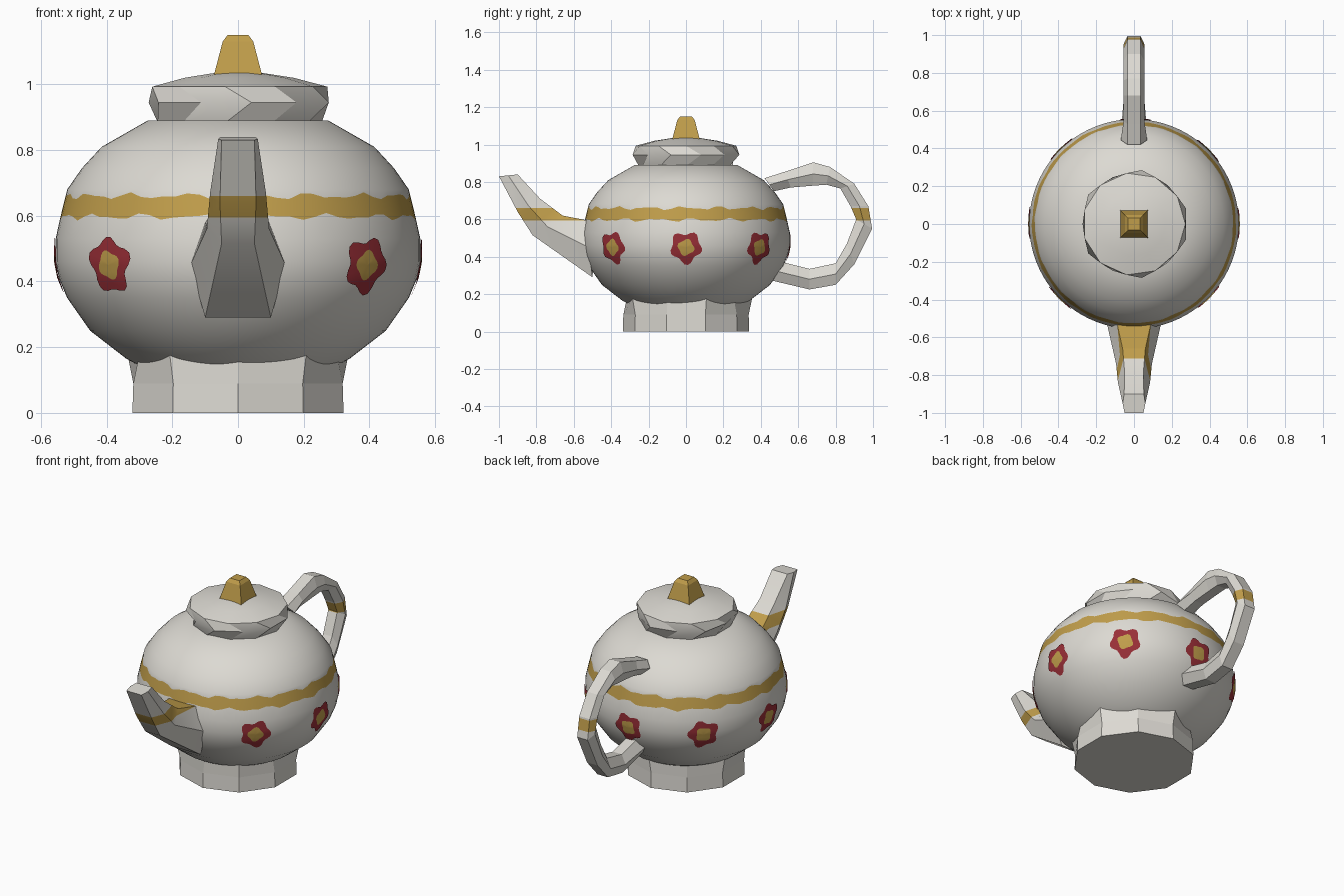
import bpy, bmesh, math
from mathutils import Vector

if "Cube" in bpy.data.objects:
    bpy.data.objects.remove(bpy.data.objects["Cube"])


def material(name, rgb):
    m = bpy.data.materials.new(name)
    m.diffuse_color = (*rgb, 1)
    m.use_nodes = True
    m.node_tree.nodes["Principled BSDF"].inputs["Base Color"].default_value = m.diffuse_color
    return m


WHITE = material("porcelain white", (0.72, 0.70, 0.65))
GOLD = material("gold", (0.53, 0.34, 0.07))
RED = material("flower red", (0.32, 0.028, 0.038))
BAND = (0.595, 0.66)


def finish(name, bm, mats, smooth=None):
    bmesh.ops.recalc_face_normals(bm, faces=bm.faces)
    me = bpy.data.meshes.new(name)
    bm.to_mesh(me)
    bm.free()
    for m in mats:
        me.materials.append(m)
    ob = bpy.data.objects.new(name, me)
    bpy.context.collection.objects.link(ob)
    if smooth:
        bpy.ops.object.select_all(action='DESELECT')
        ob.select_set(True)
        bpy.context.view_layer.objects.active = ob
        bpy.ops.object.shade_smooth_by_angle(angle=math.radians(smooth))
    return ob


def loft(rings):
    """Skin a list of equal-length point loops and cap both ends."""
    bm = bmesh.new()
    loops = [[bm.verts.new(p) for p in r] for r in rings]
    n = len(rings[0])
    for k, (a, b) in enumerate(zip(loops, loops[1:])):
        for i in range(n):
            j = (i + 1) % n
            bm.faces.new((a[i], a[j], b[j], b[i]))
    bm.faces.new(loops[0])
    bm.faces.new(loops[-1])
    return bm


def circle(r, z, n, turn=0.0, alt=0.0):
    return [((r + alt * (-1) ** i) * math.cos(2 * math.pi * (i + turn) / n),
             (r + alt * (-1) ** i) * math.sin(2 * math.pi * (i + turn) / n), z)
            for i in range(n)]


def paint_band(bm):
    """Cut a mesh at the band heights and colour the strip between."""
    for z in BAND:
        bmesh.ops.bisect_plane(bm, geom=bm.verts[:] + bm.edges[:] + bm.faces[:],
                               plane_co=(0, 0, z), plane_no=(0, 0, 1))
    for f in bm.faces:
        if BAND[0] < f.calc_center_median().z < BAND[1]:
            f.material_index = 1


# Body: turned profile with a wavy gold band
PROFILE = [(0.22, 0.10), (0.34, 0.165), (0.45, 0.25), (0.52, 0.35), (0.545, 0.41),
           (0.555, 0.46), (0.555, 0.53), (0.542, 0.59), (0.52, 0.68),
           (0.475, 0.745), (0.415, 0.81), (0.275, 0.89)]


def radius(z):
    for (r0, z0), (r1, z1) in zip(PROFILE, PROFILE[1:]):
        if z <= z1:
            return r0 + (r1 - r0) * (z - z0) / (z1 - z0)
    return PROFILE[-1][0]


SEG = 84


def wavy(z, phase):
    ring = []
    for i in range(SEG):
        a = 2 * math.pi * i / SEG
        h = z + 0.007 * math.sin(17 * a + phase) + 0.005 * math.sin(29 * a + 2 * phase)
        ring.append((radius(h) * math.cos(a), radius(h) * math.sin(a), h))
    return ring


rings = [circle(r, z, SEG) for r, z in PROFILE if z < 0.58]
rings += [wavy(0.597, 0.4), wavy(0.66, 2.1)]
rings += [circle(r, z, SEG) for r, z in PROFILE if z > 0.67]
bm = loft(rings)
for f in bm.faces:
    zc = f.calc_center_median().z
    if 0.605 < zc < 0.65 and len(f.verts) == 4:
        f.material_index = 1
finish("body", bm, [WHITE, GOLD], 40)

# Flowers: thin red petals with gold hearts, wrapped on the body
SHAPES = [(1.0, 0.6), (1.0, 1.7), (1.0, 2.6)]
for k in range(7):
    angle = math.radians(-45 + 45 * k)
    spin = 0.7 * k + 0.5
    bm = bmesh.new()
    n = 30
    loops = []
    for kind, s in (("heart", 0.02), ("heart", 0.5), ("heart", 1), ("petal", 0.75), ("petal", 1)):
        loop = []
        for i in range(n):
            t = 2 * math.pi * i / n
            if kind == "heart":
                rr = s * (0.042 + 0.005 * math.cos(4 * t + spin))
            else:
                rr = s * (0.080 + 0.011 * math.cos(5 * t + spin) + 0.004 * math.sin(3 * t))
            z = 0.45 + rr * math.sin(t)
            r = radius(z) + 0.005
            a = angle + rr * math.cos(t) / r
            loop.append(bm.verts.new((r * math.cos(a), r * math.sin(a), z)))
        loops.append(loop)
    bm.faces.new(loops[0])
    for m, (a, b) in enumerate(zip(loops, loops[1:])):
        for i in range(n):
            j = (i + 1) % n
            bm.faces.new((a[i], a[j], b[j], b[i])).material_index = int(m >= 2)
    bm.normal_update()
    out = Vector((math.cos(angle), math.sin(angle), 0))
    flip = [f for f in bm.faces if f.normal.dot(out) < 0]
    bmesh.ops.reverse_faces(bm, faces=flip)
    finish("flower_%d" % (k + 1), bm, [GOLD, RED], 60)

# Foot: ten-sided pedestal
finish("foot", loft([circle(0.338, 0, 10, 0.5), circle(0.335, 0.09, 10, 0.5),
                     circle(0.335, 0.175, 10, 0.5, 0.018)]), [WHITE])

# Lid: faceted rim under a shallow dome
finish("lid", loft([circle(0.255, 0.885, 11), circle(0.28, 0.945, 11, 0.5, 0.008),
                    circle(0.272, 0.993, 11), circle(0.17, 1.02, 11),
                    circle(0.06, 1.037, 11)]), [WHITE], 25)

# Knob: square gold stub with a low peak
finish("lid_knob", loft([circle(0.103, 1.03, 4, 0.5), circle(0.066, 1.13, 4, 0.5),
                         circle(0.045, 1.15, 4, 0.5)]), [GOLD])

# Spout: six-sided sections, given as (y, z, half width) for top, side, bottom
SPOUT = [((-0.48, 0.585, 0.10), (-0.52, 0.45, 0.145), (-0.50, 0.29, 0.10)),
         ((-0.66, 0.62, 0.06), (-0.74, 0.56, 0.095), (-0.82, 0.515, 0.05)),
         ((-0.78, 0.71, 0.05), (-0.84, 0.67, 0.085), (-0.90, 0.64, 0.055)),
         ((-0.90, 0.84, 0.052), (-0.95, 0.835, 0.06), (-1.00, 0.83, 0.05))]
rings = []
for sec in SPOUT:
    rings.append([(w, y, z) for y, z, w in sec] + [(-w, y, z) for y, z, w in reversed(sec)])
bm = loft(rings)
paint_band(bm)
finish("spout", bm, [WHITE, GOLD], 25)

# Handle: faceted loop through paired outer and inner points (y, z)
OUTER = [(0.42, 0.82), (0.53, 0.855), (0.68, 0.905), (0.77, 0.88), (0.90, 0.79),
         (0.975, 0.67), (0.995, 0.55), (0.90, 0.36), (0.80, 0.25), (0.66, 0.225), (0.45, 0.275)]
INNER = [(0.47, 0.75), (0.56, 0.77), (0.68, 0.78), (0.75, 0.785), (0.825, 0.765),
         (0.88, 0.67), (0.91, 0.60), (0.86, 0.47), (0.80, 0.365), (0.66, 0.335), (0.50, 0.375)]
rings = []
for k, (o, i) in enumerate(zip(OUTER, INNER)):
    mid = ((o[0] + i[0]) / 2, (o[1] + i[1]) / 2)
    w = 0.07 if k in (0, 10) else 0.055
    rings.append([(0.035, *o), (w, *mid), (0.03, *i), (-0.03, *i), (-w, *mid), (-0.035, *o)])
bm = loft(rings)
paint_band(bm)
finish("handle", bm, [WHITE, GOLD])
